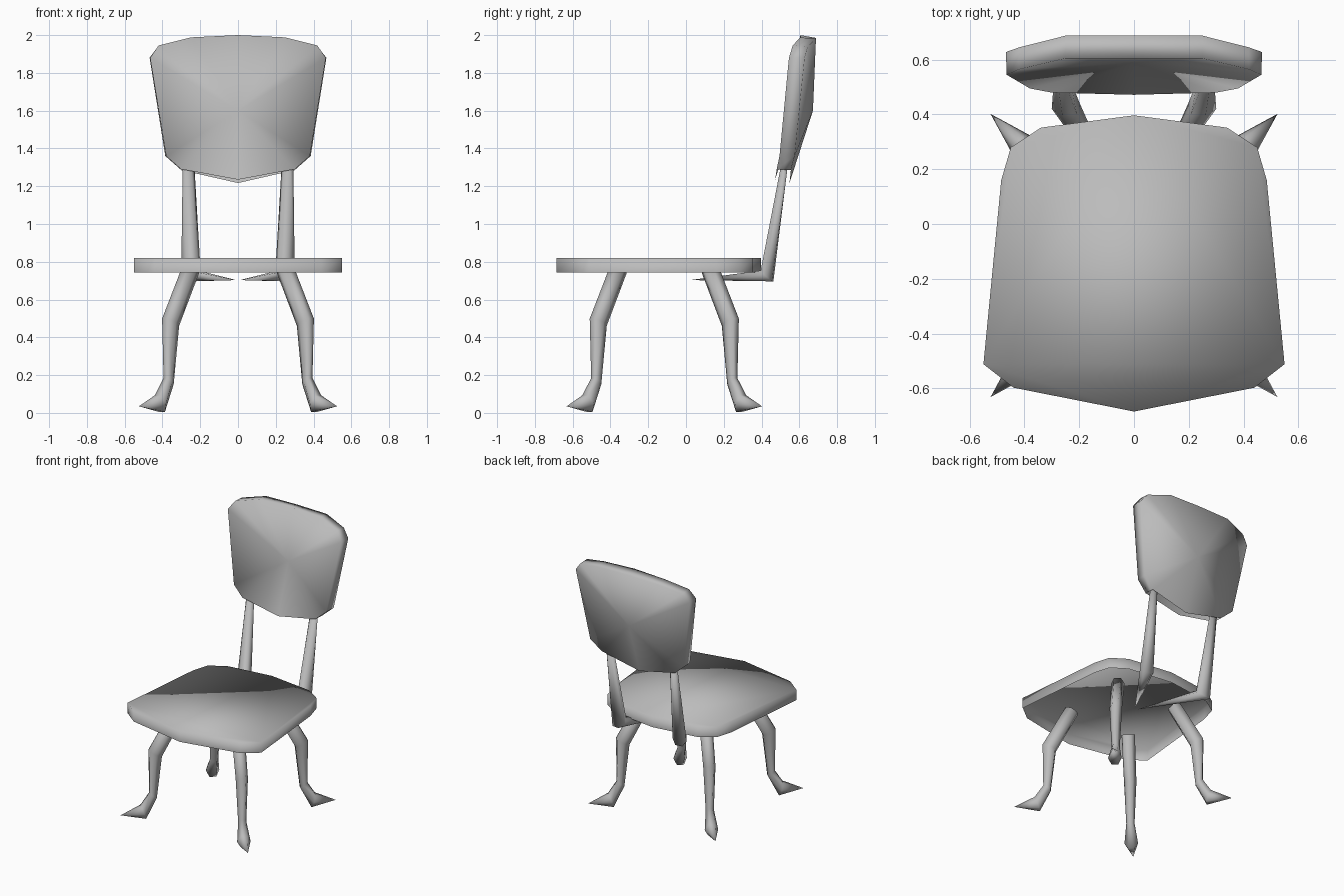
import bpy, bmesh, math
from mathutils import Vector

if "Cube" in bpy.data.objects:
    bpy.data.objects.remove(bpy.data.objects["Cube"])

grey = bpy.data.materials.new("warm grey")
grey.diffuse_color = (0.5, 0.5, 0.5, 1)
grey.use_nodes = True
grey.node_tree.nodes["Principled BSDF"].inputs["Base Color"].default_value = grey.diffuse_color


def finish(name, bm):
    """Turn a bmesh into a smooth grey object."""
    me = bpy.data.meshes.new(name)
    bm.to_mesh(me)
    bm.free()
    me.materials.append(grey)
    for p in me.polygons:
        p.use_smooth = True
    ob = bpy.data.objects.new(name, me)
    bpy.context.collection.objects.link(ob)
    return ob


def mirrored(half):
    """Complete a half outline whose first and last points lie on x = 0."""
    return half + [(-p[0], *p[1:]) for p in half[-2:0:-1]]


def fan(bm, loop, mid):
    """Fill a loop of vertices with triangles around a middle point."""
    c = bm.verts.new(mid)
    for i, v in enumerate(loop):
        bm.faces.new((v, loop[(i + 1) % len(loop)], c))


def rim(bm, p, q, skip=()):
    """Join two loops with quads, leaving out the skipped edges."""
    for i in range(len(p)):
        j = (i + 1) % len(p)
        if i not in skip:
            bm.faces.new((p[j], p[i], q[i], q[j]))


def limb(name, rings, tip, sides=6):
    """Tapering limb: each ring is (inner point, outer point, side vector), ending in a tip."""
    bm = bmesh.new()
    loops = []
    for a, b, side in rings:
        a, b, side = Vector(a), Vector(b), Vector(side)
        mid, v = (a + b) / 2, (b - a) / 2 * 1.1
        angles = [math.tau * (k + 0.5) / sides for k in range(sides)]
        loops.append([bm.verts.new(mid + v * math.cos(t) + side * math.sin(t)) for t in angles])
    bm.faces.new(loops[0])
    for p, q in zip(loops, loops[1:]):
        rim(bm, p, q)
    fan(bm, loops[-1], tip)
    bmesh.ops.recalc_face_normals(bm, faces=bm.faces)
    return finish(name, bm)


# Seat: flat top with a turned-down rim, open underneath
outline = mirrored([(0, 0.397), (0.34, 0.352), (0.45, 0.28), (0.485, 0.16),
                    (0.55, -0.512), (0.44, -0.598), (0, -0.685)])
bm = bmesh.new()
top = [bm.verts.new((x, y, 0.82)) for x, y in outline]
low = [bm.verts.new((x, y, 0.742)) for x, y in outline]
bm.faces.new(top[::-1])
rim(bm, low, top)
for f in bm.faces:
    f.normal_update()
    c = f.calc_center_median()
    if f.normal.dot(c - Vector((0, -0.1, 0.7))) < 0:
        f.normal_flip()
finish("seat", bm)

# Backrest: hollow-fronted shield with a bulging rear, open along its lower edge
front = mirrored([(0, 0.605, 2.0), (0.25, 0.605, 1.988), (0.42, 0.565, 1.945), (0.465, 0.545, 1.88),
                  (0.38, 0.495, 1.36), (0.30, 0.48, 1.29), (0, 0.472, 1.235)])
rear = mirrored([(0, 0.688, 1.985), (0.25, 0.688, 1.98), (0.42, 0.645, 1.94), (0.468, 0.628, 1.88),
                 (0.385, 0.575, 1.36), (0.30, 0.555, 1.285), (0, 0.548, 1.217)])
bm = bmesh.new()
f_loop = [bm.verts.new(p) for p in front]
r_loop = [bm.verts.new(p) for p in rear]
fan(bm, f_loop, (0, 0.59, 1.6))
fan(bm, r_loop[::-1], (0, 0.672, 1.6))
rim(bm, f_loop, r_loop, skip=(5, 6))
finish("backrest", bm)

# Legs: splayed diagonally, profile in (reach, height) at each corner
profile = [((-0.045, 0.74), (0.035, 0.785), 0.045),   # hip
           ((0.103, 0.46), (0.193, 0.50), 0.042),     # knee
           ((0.138, 0.15), (0.188, 0.185), 0.028),    # ankle
           ((0.213, 0.003), (0.245, 0.095), 0.046)]   # heel
d = math.sqrt(0.5)
for end, y0, sy in (("front", -0.36, -1), ("back", 0.13, 1)):
    for hand, sx in (("left", -1), ("right", 1)):
        def place(p):
            return (sx * (0.252 + p[0] * d), y0 + sy * p[0] * d, p[1])
        rings = [(place(a), place(b), (sx * w * d, -sy * w * d, 0)) for a, b, w in profile]
        limb(f"{end}_{hand}_leg", rings, place((0.385, 0.035)))

# Back supports: upright that bends under the seat into a long spike
for hand, s in (("left", -1), ("right", 1)):
    rings = [((s * 0.262, 0.502, 1.31), (s * 0.262, 0.54, 1.31), (s * 0.031, 0, 0)),
             ((s * 0.235, 0.398, 0.755), (s * 0.262, 0.46, 0.695), (s * 0.052, -0.008, 0))]
    limb(f"{hand}_back_support", rings, (s * 0.01, 0.02, 0.703))
